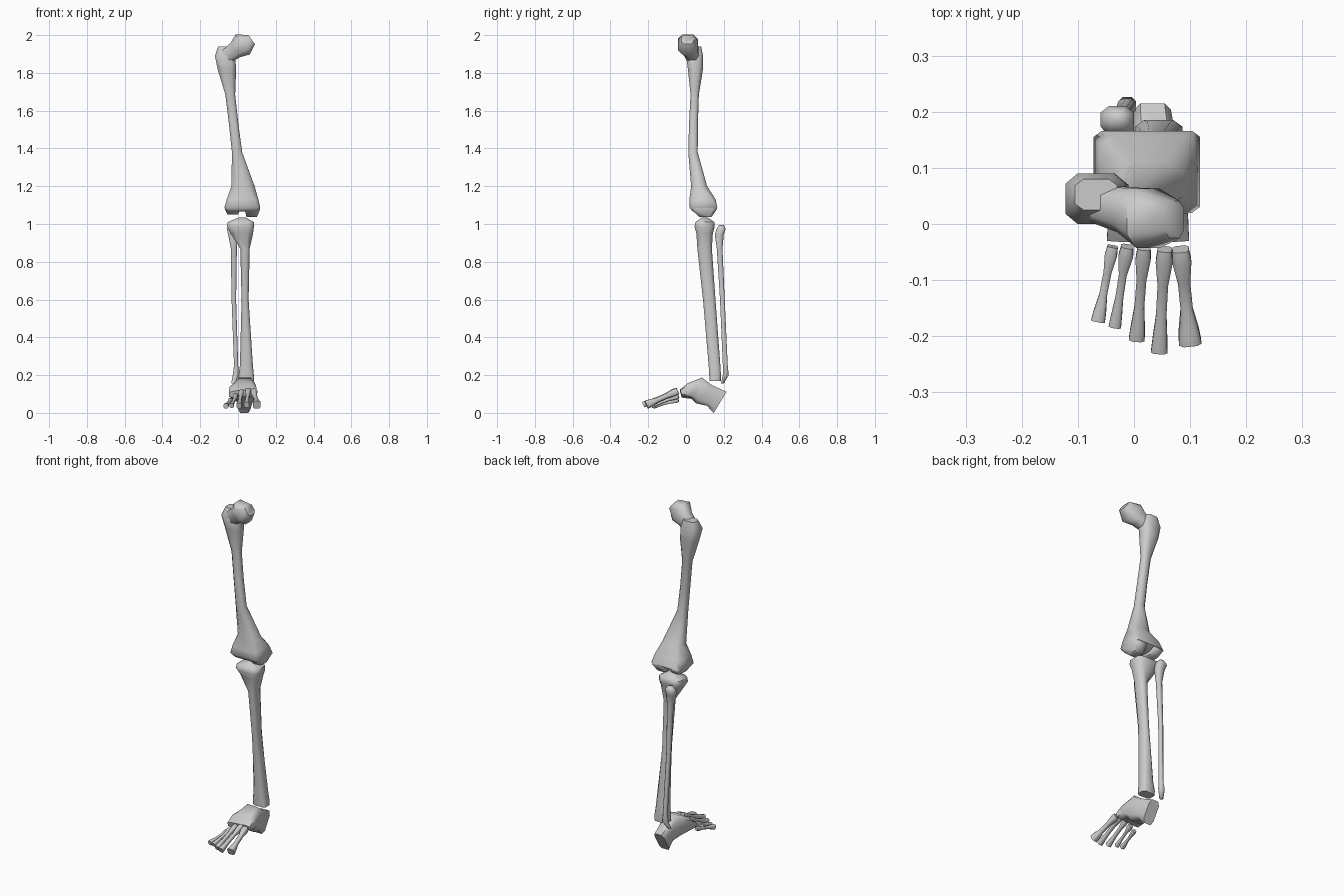
import bpy, bmesh, math
from mathutils import Vector as V


def ring(c, u, v, k=0.5):
    """Eight-sided section: a rectangle with half axes u, v and cut corners."""
    c, u, v = V(c), V(u), V(v)
    pts = [(1, k), (k, 1), (-k, 1), (-1, k), (-1, -k), (-k, -1), (k, -1), (1, -k)]
    return [c + u * a + v * b for a, b in pts]


def box(z, x0, x1, y0, y1, k=0.5):
    """Level section given by its extents."""
    return ring(((x0 + x1) / 2, (y0 + y1) / 2, z), ((x1 - x0) / 2, 0, 0), (0, (y1 - y0) / 2, 0), k)


def bone(name, *lofts):
    """One object made of one or more capped lofts."""
    bm = bmesh.new()
    for rings in lofts:
        loops = [[bm.verts.new(p) for p in r] for r in rings]
        for a, b in zip(loops, loops[1:]):
            for i in range(8):
                j = (i + 1) % 8
                bm.faces.new((a[i], a[j], b[j], b[i]))
        bm.faces.new(loops[0])
        bm.faces.new(loops[-1])
    bmesh.ops.recalc_face_normals(bm, faces=bm.faces)
    for f in bm.faces:
        f.smooth = True
    me = bpy.data.meshes.new(name)
    bm.to_mesh(me)
    bm.free()
    me.set_sharp_from_angle(angle=math.radians(58))
    ob = bpy.data.objects.new(name, me)
    bpy.context.collection.objects.link(ob)


# Thigh bone: shaft with trochanter, angled head, two knee lobes
shaft = [box(1.94, -.105, -.03, .025, .08, .6), box(1.89, -.122, -.015, 0, .09, .6),
         box(1.82, -.108, -.01, .01, .09), box(1.685, -.067, -.015, .024, .068),
         box(1.53, -.048, .002, .016, .063), box(1.38, -.032, .022, .012, .062),
         box(1.2, -.035, .088, .027, .112), box(1.13, -.06, .108, .018, .157, .75),
         box(1.085, -.072, .118, .02, .166, .85), box(1.065, -.06, .105, .035, .135, .8)]


def head_ring(x, y, z, h, w):
    return ring((x, y, z), (-.58 * h, 0, .81 * h), (0, w, 0), .55)


head = [head_ring(-.07, .04, 1.88, .038, .035), head_ring(-.015, .025, 1.92, .045, .04),
        head_ring(.025, .01, 1.95, .065, .053), head_ring(.072, .008, 1.977, .03, .033)]
lobe_l = [box(1.1, -.066, .0, .03, .16, .7), box(1.08, -.07, .01, .025, .165, .7),
          box(1.05, -.055, .0, .06, .14, .7)]
lobe_r = [box(1.1, .045, .112, .03, .16, .7), box(1.08, .035, .118, .025, .165, .7),
          box(1.037, .045, .1, .07, .135, .7)]
bone("thigh_bone", shaft, head, lobe_l, lobe_r)

# Shin bone
bone("shin_bone", [box(1.035, .005, .04, .085, .115), box(1.01, -.055, .084, .05, .15, .65),
                   box(.985, -.058, .084, .045, .152, .65), box(.95, -.04, .08, .055, .142),
                   box(.87, .012, .062, .06, .137), box(.6, .019, .056, .09, .156),
                   box(.25, .01, .079, .12, .182, .6), box(.2, .003, .084, .123, .185, .65),
                   box(.17, .005, .086, .125, .184, .65)])

# Outer lower-leg bone
bone("calf_bone", [box(.995, -.042, -.015, .175, .2), box(.975, -.06, 0, .163, .21),
                   box(.945, -.052, 0, .152, .2), box(.87, -.038, -.006, .163, .193),
                   box(.6, -.034, -.01, .18, .205), box(.25, -.021, .001, .195, .221),
                   box(.2, -.028, .004, .195, .226), box(.155, -.036, -.015, .185, .2)])


# Ankle and heel block: sections by top and bottom side-view points
def slab(x0, x1, yt, zt, yb, zb, tilt=0):
    return ring(((x0 + x1) / 2, (yt + yb) / 2, (zt + zb) / 2),
                ((x1 - x0) / 2, 0, tilt), (0, (yt - yb) / 2, (zt - zb) / 2), .65)


bone("ankle_and_heel", [slab(-.048, .098, -.032, .12, -.022, .085, .006),
                        slab(-.046, .096, .01, .155, .03, .077, .004),
                        slab(-.015, .086, .085, .187, .055, .05),
                        slab(0, .078, .137, .147, .11, .038),
                        slab(.0, .066, .215, .112, .147, 0)])


# Five foot bones, inner to outer: start, end, start width, end width
toes = [((.083, -.045, .115), (.1, -.21, .043), .034, .04),
        ((.055, -.045, .12), (.045, -.226, .043), .03, .029),
        ((.018, -.042, .112), (.005, -.204, .038), .027, .028),
        ((-.012, -.04, .09), (-.034, -.182, .038), .026, .022),
        ((-.038, -.04, .068), (-.064, -.172, .036), .022, .025)]
for n, (a, b, wa, wb) in enumerate(toes, 1):
    a, b = V(a), V(b)
    d = (b - a).normalized()
    side = d.cross(V((0, 0, 1))).normalized()
    up = side.cross(d)
    mid = min(wa, wb) * .65
    bone("foot_bone_%d" % n, [ring(a.lerp(b, t), side * w / 2, up * w * .55, .6) for t, w in
                              ((0, wa * .85), (.12, wa), (.35, mid), (.65, mid), (.88, wb * .9), (1, wb))])
